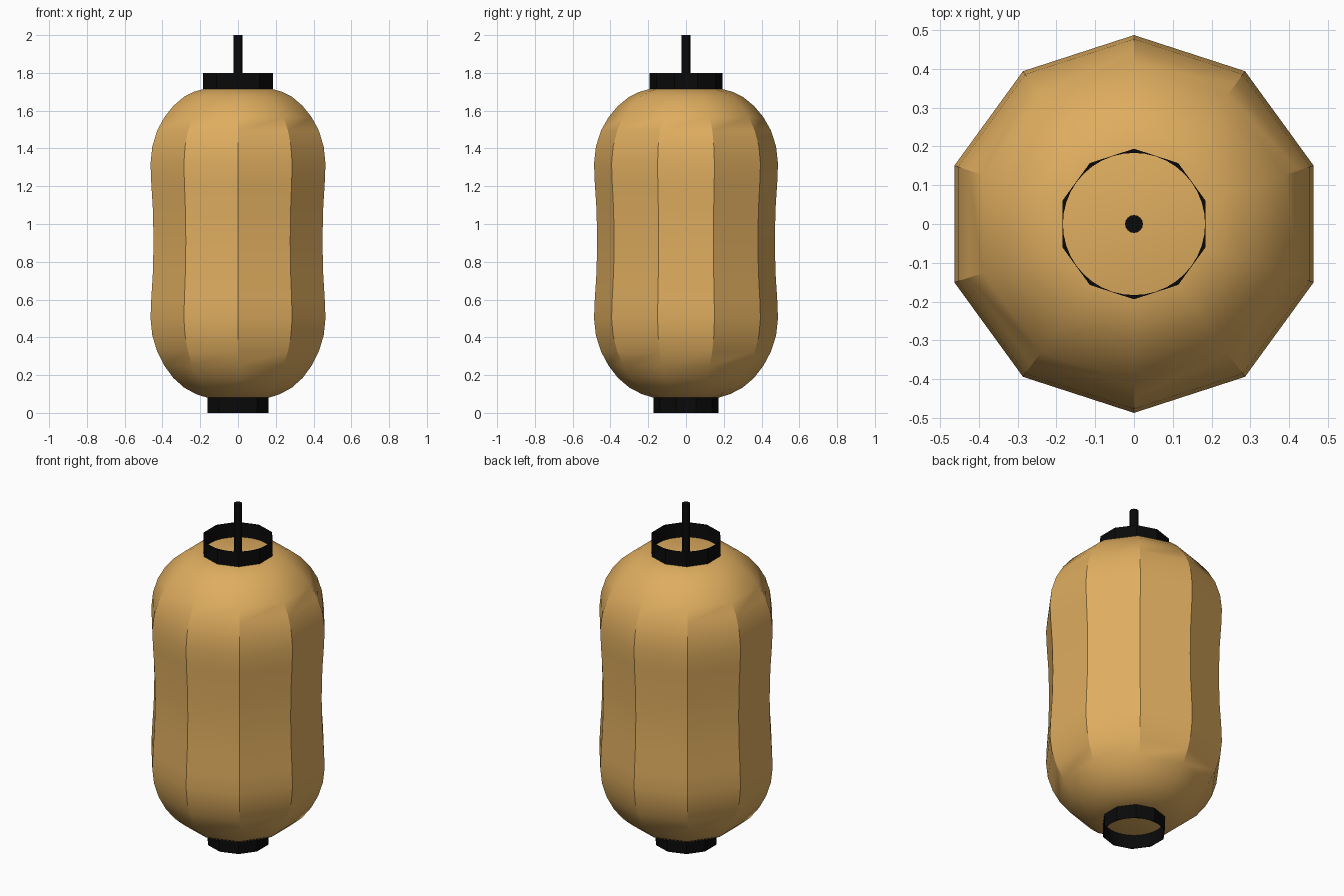
import bpy, bmesh, math

if "Cube" in bpy.data.objects:
    bpy.data.objects.remove(bpy.data.objects["Cube"])

SIDES = 10


def material(name, rgb):
    m = bpy.data.materials.new(name)
    m.diffuse_color = (*rgb, 1)
    m.use_nodes = True
    m.node_tree.nodes["Principled BSDF"].inputs["Base Color"].default_value = m.diffuse_color
    return m


paper = material("warm tan paper", (0.74, 0.42, 0.115))
black = material("black", (0.003, 0.003, 0.003))


def ring(bm, r, z, n):
    # first corner points towards +y
    return [bm.verts.new((r * math.cos(math.pi / 2 + i * math.tau / n),
                          r * math.sin(math.pi / 2 + i * math.tau / n), z)) for i in range(n)]


def lathe(name, profile, mat, n=SIDES, caps=True, closed=False):
    """Revolve (radius, z) points into an n-sided part."""
    bm = bmesh.new()
    rings = [ring(bm, r, z, n) for r, z in profile]
    pairs = list(zip(rings, rings[1:]))
    if closed:
        pairs.append((rings[-1], rings[0]))
    for a, b in pairs:
        for i in range(n):
            j = (i + 1) % n
            bm.faces.new((a[i], a[j], b[j], b[i]))
    if caps:
        bm.faces.new(rings[0][::-1])
        bm.faces.new(rings[-1])
    bmesh.ops.recalc_face_normals(bm, faces=bm.faces)
    me = bpy.data.meshes.new(name)
    bm.to_mesh(me)
    bm.free()
    ob = bpy.data.objects.new(name, me)
    me.materials.append(mat)
    bpy.context.collection.objects.link(ob)
    bpy.ops.object.select_all(action='DESELECT')
    ob.select_set(True)
    bpy.context.view_layer.objects.active = ob
    bpy.ops.object.shade_smooth_by_angle(angle=math.radians(30))
    return ob


# Paper body: ten panels, rounded shoulders, slight waist
lathe("lantern_body", [
    (0.17, 0.08), (0.235, 0.10), (0.30, 0.134), (0.36, 0.185), (0.41, 0.25), (0.45, 0.325),
    (0.477, 0.41), (0.487, 0.50), (0.483, 0.60), (0.474, 0.74), (0.47, 0.91),
    (0.474, 1.08), (0.483, 1.22), (0.487, 1.32), (0.477, 1.41), (0.45, 1.495),
    (0.41, 1.565), (0.36, 1.625), (0.30, 1.674), (0.245, 1.70), (0.19, 1.715)], paper)


# Collars: open black tubes with a ten-sided outside and a round inside
def collar(name, r, z0, z1):
    n = SIDES * 4
    ob = lathe(name, [(r, z0), (r, z1), (r * 0.945, z1), (r * 0.945, z0)],
               black, n, caps=False, closed=True)
    step = math.tau / SIDES
    for v in ob.data.vertices:
        if math.hypot(v.co.x, v.co.y) > r * 0.97:
            a = (math.atan2(v.co.y, v.co.x) - math.pi / 2) % step - step / 2
            k = math.cos(step / 2) / math.cos(a)   # flatten onto the panel
            v.co.x *= k
            v.co.y *= k
    bpy.ops.object.shade_smooth_by_angle(angle=math.radians(30))


collar("bottom_collar", 0.171, 0.0, 0.082)
collar("top_collar", 0.194, 1.713, 1.80)

# Hanging rod
lathe("hanging_rod", [(0.023, 1.71), (0.023, 2.0)], black, 16)
